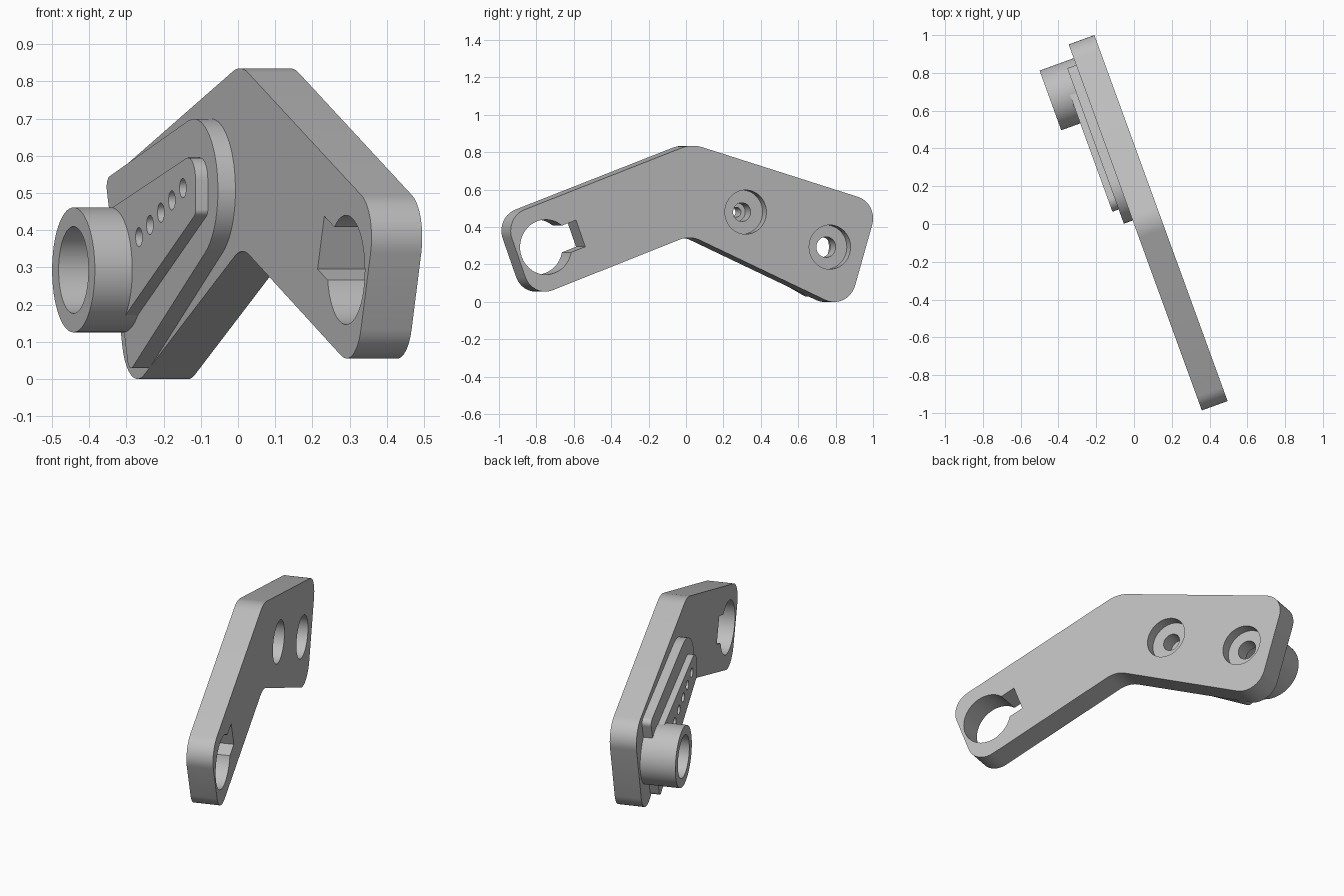
import bpy, bmesh, math
from mathutils import Matrix, Vector

cube = bpy.data.objects.get("Cube")
if cube:
    bpy.data.objects.remove(cube, do_unlink=True)

# The bracket is drawn in its own plane (s along, z up) and turned about z
TURN = Matrix.Rotation(math.radians(110), 4, 'Z')

grey = bpy.data.materials.new("plain_grey")
grey.use_nodes = True
colour = (0.52, 0.52, 0.52, 1)
grey.diffuse_color = colour
grey.node_tree.nodes["Principled BSDF"].inputs["Base Color"].default_value = colour


def rounded(corners, steps=10):
    """Outline with each corner (s, z, radius) replaced by an arc."""
    out = []
    for i, (s, z, r) in enumerate(corners):
        p = Vector((s, z))
        a = (Vector(corners[i - 1][:2]) - p).normalized()
        b = (Vector(corners[(i + 1) % len(corners)][:2]) - p).normalized()
        half = a.angle(b) / 2
        centre = p + (a + b).normalized() * (r / math.sin(half))
        start = p + a * (r / math.tan(half)) - centre
        end = p + b * (r / math.tan(half)) - centre
        sweep = math.atan2(start.x * end.y - start.y * end.x, start.dot(end))
        for k in range(steps + 1):
            t = sweep * k / steps
            out.append(centre + Matrix.Rotation(t, 2) @ start)
    return out


def circle(s, z, r, n=48):
    return [Vector((s + r * math.cos(k * math.tau / n),
                    z + r * math.sin(k * math.tau / n))) for k in range(n)]


def extrude(name, outline, t0, t1):
    """Prism of an outline between two depths through the bracket."""
    bm = bmesh.new()
    face = bm.faces.new([bm.verts.new(TURN @ Vector((p.x, -t0, p.y))) for p in outline])
    new = bmesh.ops.extrude_face_region(bm, geom=[face])["geom"]
    shift = TURN @ Vector((0, t0 - t1, 0))
    bmesh.ops.translate(bm, vec=shift, verts=[v for v in new if isinstance(v, bmesh.types.BMVert)])
    bmesh.ops.recalc_face_normals(bm, faces=bm.faces)
    mesh = bpy.data.meshes.new(name)
    bm.to_mesh(mesh)
    bm.free()
    mesh.materials.append(grey)
    obj = bpy.data.objects.new(name, mesh)
    bpy.context.collection.objects.link(obj)
    return obj


def cut(obj, outline, t0, t1):
    """Subtract a prism and keep the result as plain mesh."""
    cutter = extrude("cutter", outline, t0, t1)
    cutter.hide_render = True
    mod = obj.modifiers.new("cut", 'BOOLEAN')
    mod.operation, mod.solver, mod.object = 'DIFFERENCE', 'EXACT', cutter
    bpy.context.view_layer.update()
    graph = bpy.context.evaluated_depsgraph_get()
    mesh = bpy.data.meshes.new_from_object(obj.evaluated_get(graph))
    obj.modifiers.clear()
    obj.data = mesh
    bpy.data.objects.remove(cutter, do_unlink=True)


THICK = 0.145
PIVOT = (0.766, 0.293)
SCREW = (0.287, 0.48)
EYE = Vector((-0.85, 0.293))

# Bent main plate
slope = math.radians(20.3)
along = Vector((math.cos(slope), math.sin(slope)))
across = Vector((-along.y, along.x))
end_top = EYE - along * 0.165 + across * 0.23
end_low = EYE - along * 0.165 - across * 0.23
plate = extrude("main_plate", rounded([
    (-0.02, 0.845, 0.19), (*end_top, 0.12), (*end_low, 0.12),
    (-0.03, 0.355, 0.15), (0.869, -0.048, 0.125), (1.041, 0.527, 0.12)]), 0, THICK)

# Round eye with a square keyway
cut(plate, circle(*EYE, 0.147), -0.1, 0.3)
cut(plate, [EYE + along * a + across * b for a, b in
            ((0.05, -0.076), (0.211, -0.076), (0.211, 0.076), (0.05, 0.076))], -0.1, 0.3)

# Counterbored holes
for centre, r in ((PIVOT, 0.055), (SCREW, 0.05)):
    cut(plate, circle(*centre, 0.118), 0.085, 0.3)
    cut(plate, circle(*centre, r), -0.1, 0.2)

# Stepped pad, raised bar and boss on the other side
pad = extrude("raised_pad", rounded([
    (0.02, 0.751, 0.19), (0.02, 0.394, 0.19),
    (0.72, 0.016, 0.03), (0.905, 0.537, 0.03)]), -0.05, 0)
bar = extrude("raised_bar", rounded([
    (0.1, 0.61, 0.06), (0.1, 0.443, 0.02),
    (0.68, 0.157, 0.02), (0.79, 0.453, 0.02)]), -0.085, -0.05)
boss = extrude("hollow_boss", circle(*PIVOT, 0.168, 64), -0.192, 0)
for part in (pad, bar, boss):
    cut(part, circle(*PIVOT, 0.117), -0.3, 0.1)

# Row of small holes through bar and pad
for k in range(-1, 4):
    spot = circle(SCREW[0] + k * 0.0863, SCREW[1] - k * 0.033, 0.026, 24)
    for part in (pad, bar):
        cut(part, spot, -0.2, 0.1)

# Smooth curved walls, crisp edges
for part in (plate, pad, bar, boss):
    for poly in part.data.polygons:
        poly.use_smooth = True
    part.data.set_sharp_from_angle(angle=math.radians(30))
